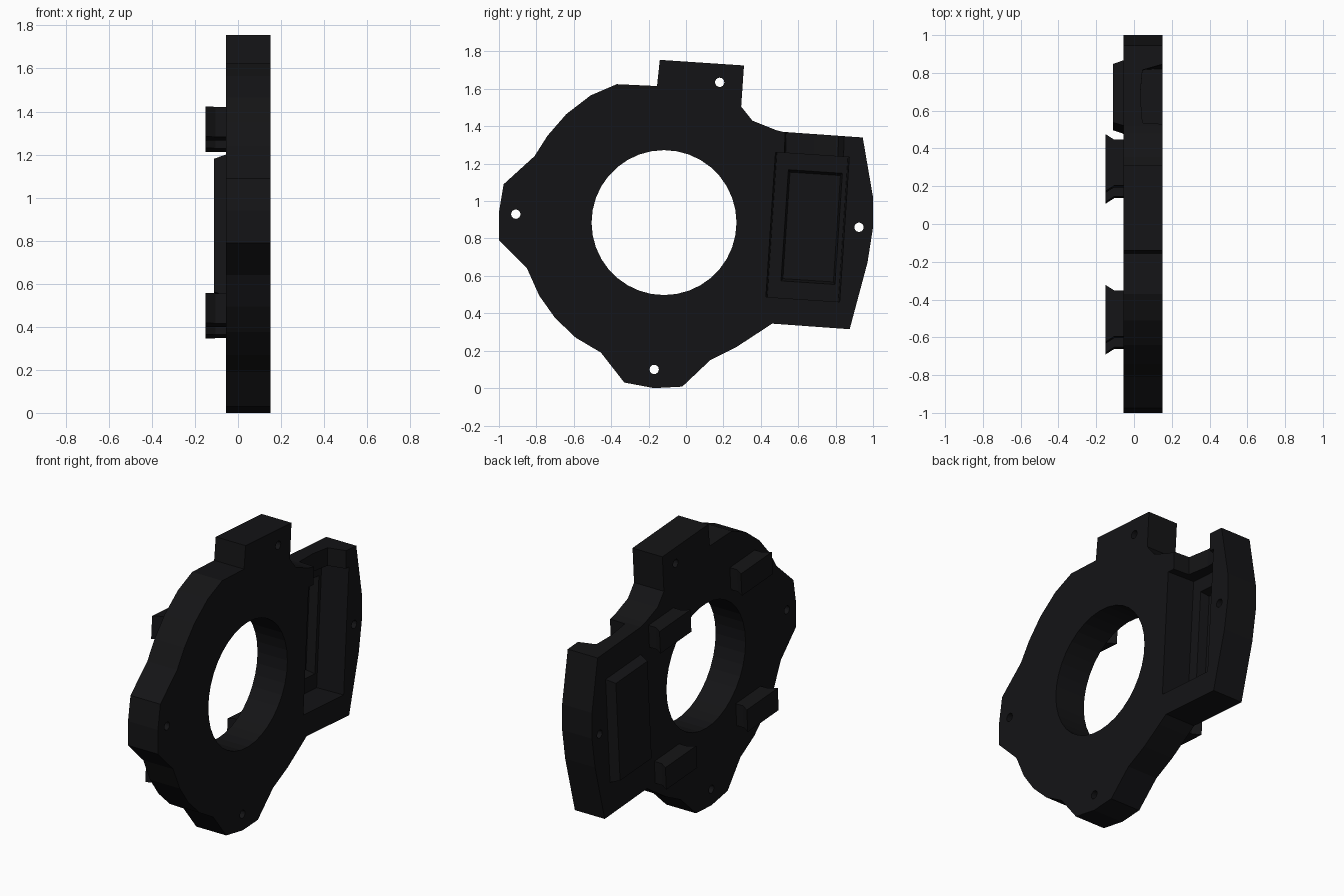
import bpy, bmesh, math
from mathutils import Vector

if "Cube" in bpy.data.objects:
    bpy.data.objects.remove(bpy.data.objects["Cube"])

TILT = math.radians(-3.8)      # lugs, pocket and bump lean by this angle
HOLE = (-0.1175, 0.885)        # centre of the main opening (y, z)
BACK, FRONT = -0.055, 0.15     # plate faces along x

mat = bpy.data.materials.new("black_plastic")
mat.diffuse_color = (0.007, 0.007, 0.008, 1)
mat.use_nodes = True
mat.node_tree.nodes["Principled BSDF"].inputs["Base Color"].default_value = mat.diffuse_color


def loft(name, ring_a, ring_b):
    """Solid between two matching rings of 3D points."""
    bm = bmesh.new()
    a = [bm.verts.new(p) for p in ring_a]
    b = [bm.verts.new(p) for p in ring_b]
    n = len(a)
    bm.faces.new(a)
    bm.faces.new(b[::-1])
    for i in range(n):
        bm.faces.new((a[i], b[i], b[(i + 1) % n], a[(i + 1) % n]))
    bmesh.ops.recalc_face_normals(bm, faces=bm.faces)
    me = bpy.data.meshes.new(name)
    bm.to_mesh(me)
    bm.free()
    me.materials.append(mat)
    ob = bpy.data.objects.new(name, me)
    bpy.context.collection.objects.link(ob)
    return ob


def prism(name, pts, x0, x1):
    return loft(name, [(x0, y, z) for y, z in pts], [(x1, y, z) for y, z in pts])


def circle(c, r, n):
    return [(c[0] + r * math.cos(2 * math.pi * i / n),
             c[1] + r * math.sin(2 * math.pi * i / n)) for i in range(n)]


def tilted(x, centre, u, v):
    """Point offset (u, v) in the leaning frame around a centre."""
    c, s = math.cos(TILT), math.sin(TILT)
    return Vector((x, centre[0] + u * c - v * s, centre[1] + u * s + v * c))


def tilted_rect(x, centre, w, h):
    return [tilted(x, centre, su * w / 2, sv * h / 2)
            for su, sv in ((-1, -1), (1, -1), (1, 1), (-1, 1))]


def combine(target, other, operation):
    m = target.modifiers.new("combine", 'BOOLEAN')
    m.operation, m.solver, m.object = operation, 'EXACT', other
    bpy.context.view_layer.objects.active = target
    bpy.ops.object.modifier_apply(modifier=m.name)
    bpy.data.objects.remove(other)


# Plate outline (y, z)
outline = [(-.33, .03), (-.17, 0), (-.02, .008), (.13, .15), (.27, .22), (.40, .305),
           (.46, .345), (.875, .315), (.97, .67), (1, .86), (1, 1.02), (.945, 1.34),
           (.52, 1.37), (.48, 1.38), (.355, 1.43), (.295, 1.505), (.31, 1.725),
           (-.14, 1.755), (-.155, 1.615), (-.37, 1.625), (-.51, 1.565), (-.64, 1.465),
           (-.74, 1.35), (-.81, 1.24), (-.975, 1.09), (-1, .94), (-1, .79), (-.85, .64),
           (-.785, .495), (-.70, .375), (-.59, .27), (-.455, .19)]
plate = prism("mounting_plate", outline, BACK, FRONT)

# Raised bump on the back of the wing, behind the pocket
BUMP = (0.672, 0.861)
combine(plate, loft("bump", tilted_rect(BACK + .02, BUMP, .36, .67),
                    tilted_rect(-.112, BUMP, .31, .62)), 'UNION')

# Main opening and screw holes
combine(plate, prism("opening", circle(HOLE, .3875, 36), -.3, .3), 'DIFFERENCE')
for c in ((.18, 1.635), (-.91, .93), (.925, .86), (-.17, .10)):
    combine(plate, prism("screw_hole", circle(c, .025, 16), -.3, .3), 'DIFFERENCE')

# Pocket in the wing: wide upper step, then the deeper well inside the bump
POCKET = (0.65, 0.861)
combine(plate, loft("pocket", tilted_rect(FRONT + .05, POCKET, .40, .775),
                    tilted_rect(-.03, POCKET, .38, .775)), 'DIFFERENCE')
combine(plate, loft("well", tilted_rect(.0, BUMP, .30, .61),
                    tilted_rect(-.085, BUMP, .27, .57)), 'DIFFERENCE')

# Shallow channel leading out of the pocket through the top edge
channel = [(.2, .52), (.045, .53), (.033, .68), (.045, .81), (.15, .84), (.2, .85)]
combine(plate, loft("channel", [(x, y, 1.15) for x, y in channel],
                    [(x, y + .01, 1.5) for x, y in channel]), 'DIFFERENCE')

# Four lugs on the back, flared at both ends
lug = [(BACK + .005, -.122), (-.105, -.122), (-.152, -.152),
       (-.152, .152), (-.105, .122), (BACK + .005, .122)]
for side, su in (("left", -1), ("right", 1)):
    for level, sv in (("lower", -1), ("upper", 1)):
        rings = [[tilted(x, HOLE, su * .40 + u + .01, sv * .434 + dv) for x, u in lug]
                 for dv in (-.07, .07)]
        loft(f"{level}_{side}_lug", *rings)
